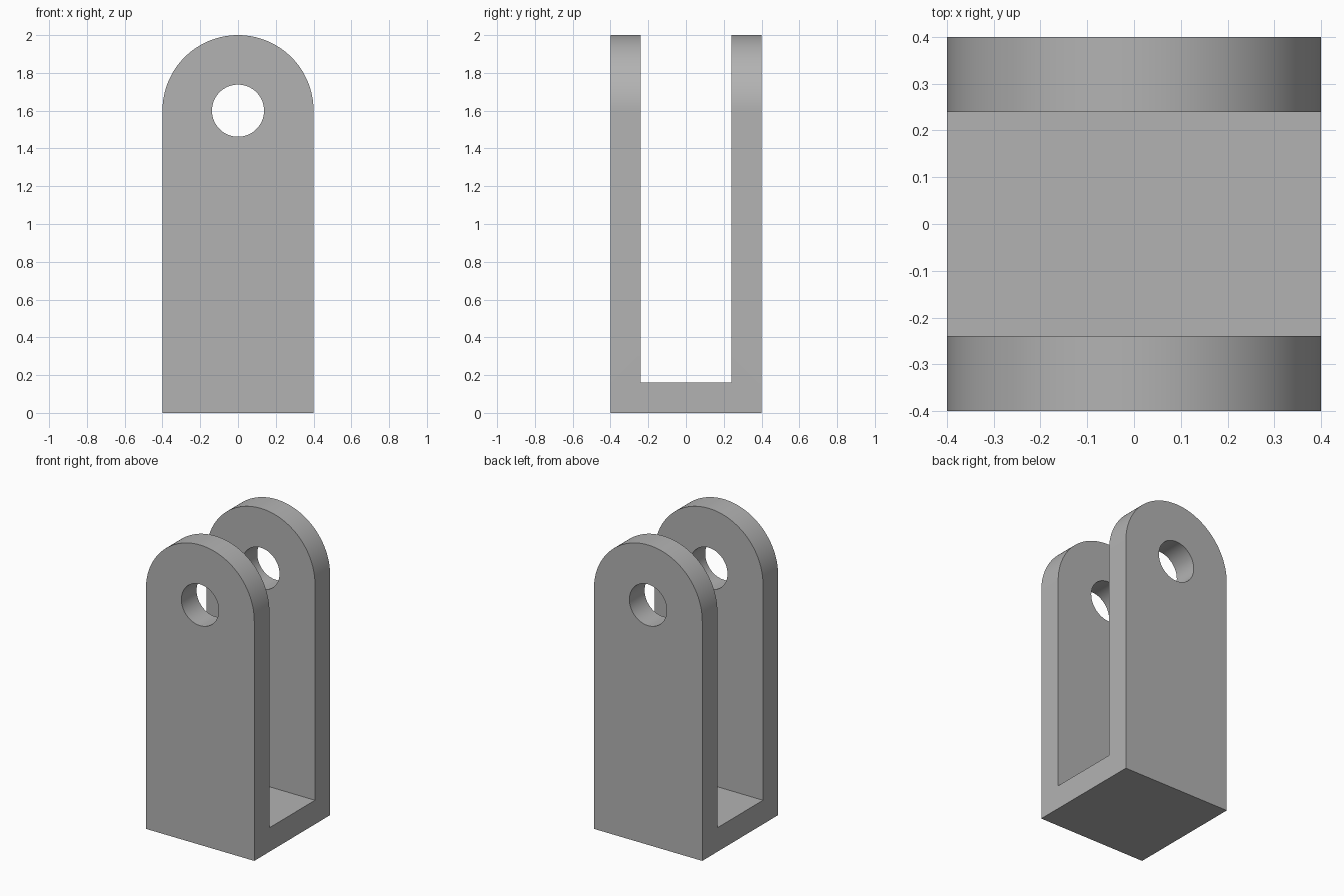
import bpy
import bmesh
from math import cos, sin, pi, radians

HALF = 0.4        # half of width and depth
EYE_Z = 1.6       # centre of the pin hole and the rounded tops
HOLE_R = 0.138
SLOT = 0.24       # half of the gap between the arms
FLOOR = 0.16      # thickness of the base

cube = bpy.data.objects.get("Cube")
if cube:
    bpy.data.objects.remove(cube, do_unlink=True)

steel = bpy.data.materials.new("grey_steel")
steel.use_nodes = True
grey = (0.45, 0.45, 0.45, 1)
steel.diffuse_color = grey
steel.node_tree.nodes["Principled BSDF"].inputs["Base Color"].default_value = grey


def arc(radius, start, end, steps):
    """Points on an arc around the pin hole centre."""
    angles = [start + (end - start) * i / steps for i in range(steps + 1)]
    return [(radius * cos(a), EYE_Z + radius * sin(a)) for a in angles]


def prism(name, outline, depth):
    """Extrude an x-z outline symmetrically along y."""
    bm = bmesh.new()
    face = bm.faces.new([bm.verts.new((x, -depth, z)) for x, z in outline])
    out = bmesh.ops.extrude_face_region(bm, geom=[face])
    moved = [v for v in out["geom"] if isinstance(v, bmesh.types.BMVert)]
    bmesh.ops.translate(bm, verts=moved, vec=(0, 2 * depth, 0))
    bmesh.ops.recalc_face_normals(bm, faces=bm.faces)
    mesh = bpy.data.meshes.new(name)
    bm.to_mesh(mesh)
    bm.free()
    obj = bpy.data.objects.new(name, mesh)
    bpy.context.collection.objects.link(obj)
    return obj


# Round-topped block that becomes the fork
fork = prism("fork_bracket", [(-HALF, 0), (HALF, 0)] + arc(HALF, 0, pi, 64), HALF)
fork.data.materials.append(steel)

# Slot between the arms, and the pin hole through both arms
slot = prism("slot_cutter", [(-1, FLOOR), (1, FLOOR), (1, 3), (-1, 3)], SLOT)
hole = prism("hole_cutter", arc(HOLE_R, 0, 2 * pi, 64)[:-1], 1)

bpy.context.view_layer.objects.active = fork
fork.select_set(True)
for cutter in (slot, hole):
    cutter.hide_render = True
    cut = fork.modifiers.new(cutter.name, "BOOLEAN")
    cut.operation = "DIFFERENCE"
    cut.solver = "EXACT"
    cut.object = cutter
    bpy.ops.object.modifier_apply(modifier=cut.name)
    bpy.data.objects.remove(cutter, do_unlink=True)

# Smooth curves with crisp rims
bpy.ops.object.shade_smooth_by_angle(angle=radians(30))
